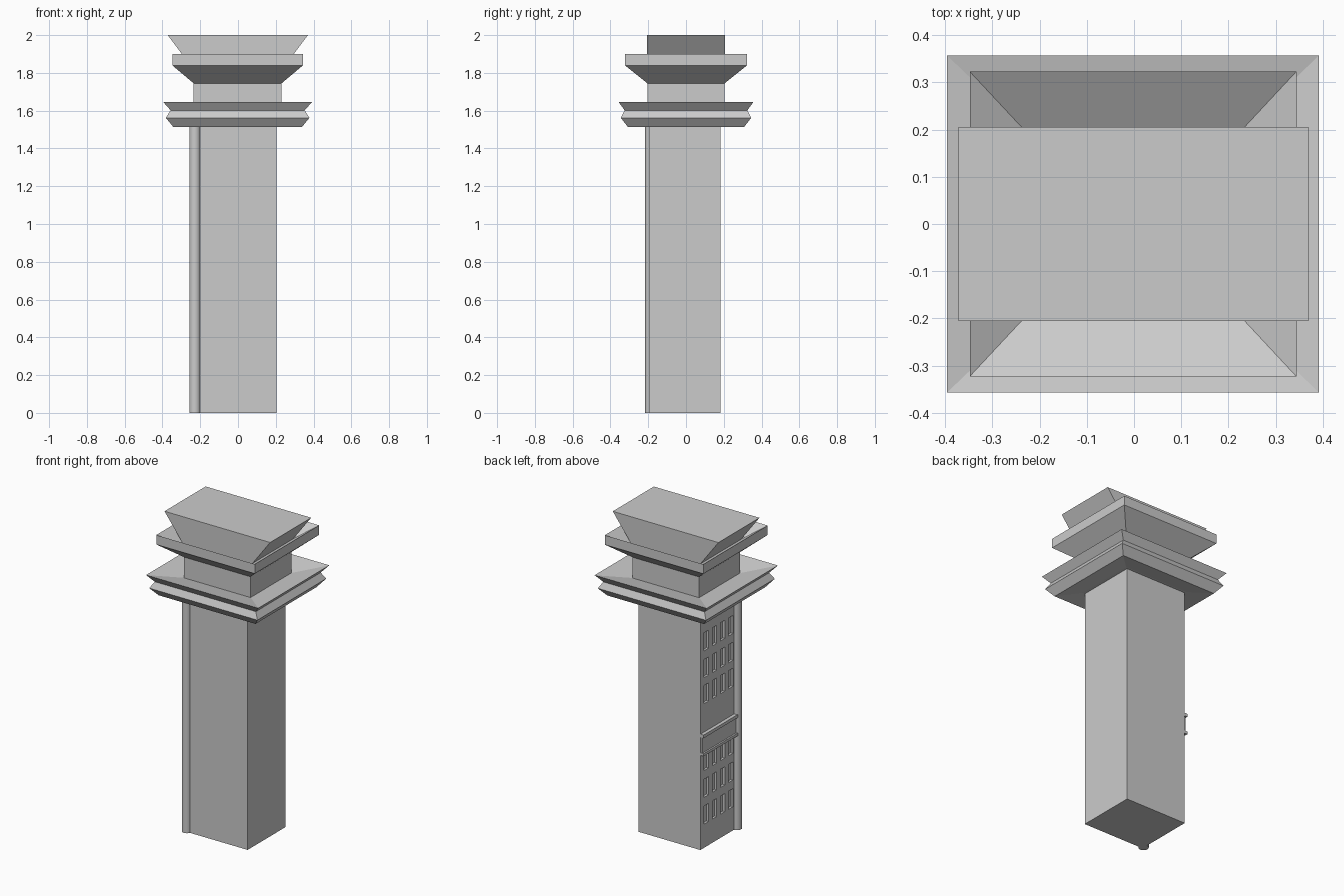
import bpy, bmesh
from mathutils import Matrix, Vector

if "Cube" in bpy.data.objects:
    bpy.data.objects.remove(bpy.data.objects["Cube"])


def finish(name, bm):
    bmesh.ops.recalc_face_normals(bm, faces=bm.faces[:])
    me = bpy.data.meshes.new(name)
    bm.to_mesh(me)
    bm.free()
    ob = bpy.data.objects.new(name, me)
    bpy.context.collection.objects.link(ob)
    return ob


def add_box(bm, lo, hi):
    lo, hi = Vector(lo), Vector(hi)
    m = Matrix.Translation((lo + hi) / 2) @ Matrix.Diagonal((*(hi - lo), 1))
    bmesh.ops.create_cube(bm, size=1, matrix=m)


def boxes(name, items):
    bm = bmesh.new()
    for lo, hi in items:
        add_box(bm, lo, hi)
    return finish(name, bm)


def loft(name, sections, cx=0.0):
    """Stack of rectangles (half x, half y, z), capped at both ends."""
    bm = bmesh.new()
    rings = [[bm.verts.new((cx + sx * hx, sy * hy, z))
              for sx, sy in ((-1, -1), (1, -1), (1, 1), (-1, 1))]
             for hx, hy, z in sections]
    for a, b in zip(rings, rings[1:]):
        for i in range(4):
            j = (i + 1) % 4
            bm.faces.new((a[i], a[j], b[j], b[i]))
    bm.faces.new(rings[0])
    bm.faces.new(rings[-1])
    return finish(name, bm)


# Main shaft, with a grid of recessed windows on the left face
LEFT = -0.228
shaft = boxes("shaft", [((LEFT, -0.196, 0), (0.205, 0.182, 1.54))])
cutters = boxes("window_cutters", [
    ((LEFT - 0.05, y - 0.022, z), (LEFT + 0.015, y + 0.022, z + 0.115))
    for z in (0.15, 0.32, 0.49, 0.915, 1.08, 1.25)
    for y in (0.122, 0.04, -0.042, -0.124)])
cutters.hide_render = True
cutters.hide_viewport = True
mod = shaft.modifiers.new("windows", "BOOLEAN")
mod.object = cutters
mod.solver = "EXACT"

# Balcony band: panel between two rails
boxes("balcony", [
    ((LEFT - 0.012, -0.17, 0.615), (LEFT + 0.01, 0.175, 0.72)),
    ((LEFT - 0.022, -0.17, 0.60), (LEFT + 0.01, 0.18, 0.617)),
    ((LEFT - 0.022, -0.17, 0.715), (LEFT + 0.01, 0.18, 0.735))])

# Round pipe on the front left corner
bpy.ops.mesh.primitive_cylinder_add(vertices=24, radius=0.03, depth=1.515,
                                    location=(LEFT, -0.186, 0.7575))
pipe = bpy.context.object
pipe.name = "corner_pipe"
bpy.ops.object.shade_smooth_by_angle()

# Lower eave: two flaring tiers with dished top and underside
loft("lower_eave", [(0.225, 0.195, 1.53), (0.34, 0.307, 1.513),
                    (0.38, 0.345, 1.562), (0.355, 0.325, 1.602),
                    (0.394, 0.357, 1.646), (0.23, 0.2, 1.612)], -0.002)

# Neck and the flared tray above it, dished inside
loft("neck_and_tray", [(0.233, 0.205, 1.60), (0.233, 0.205, 1.745),
                       (0.346, 0.323, 1.84), (0.346, 0.323, 1.90),
                       (0.235, 0.204, 1.825)], -0.002)

# Crown flaring out to left and right only
loft("crown", [(0.236, 0.205, 1.82), (0.371, 0.206, 2.0)], -0.001)
